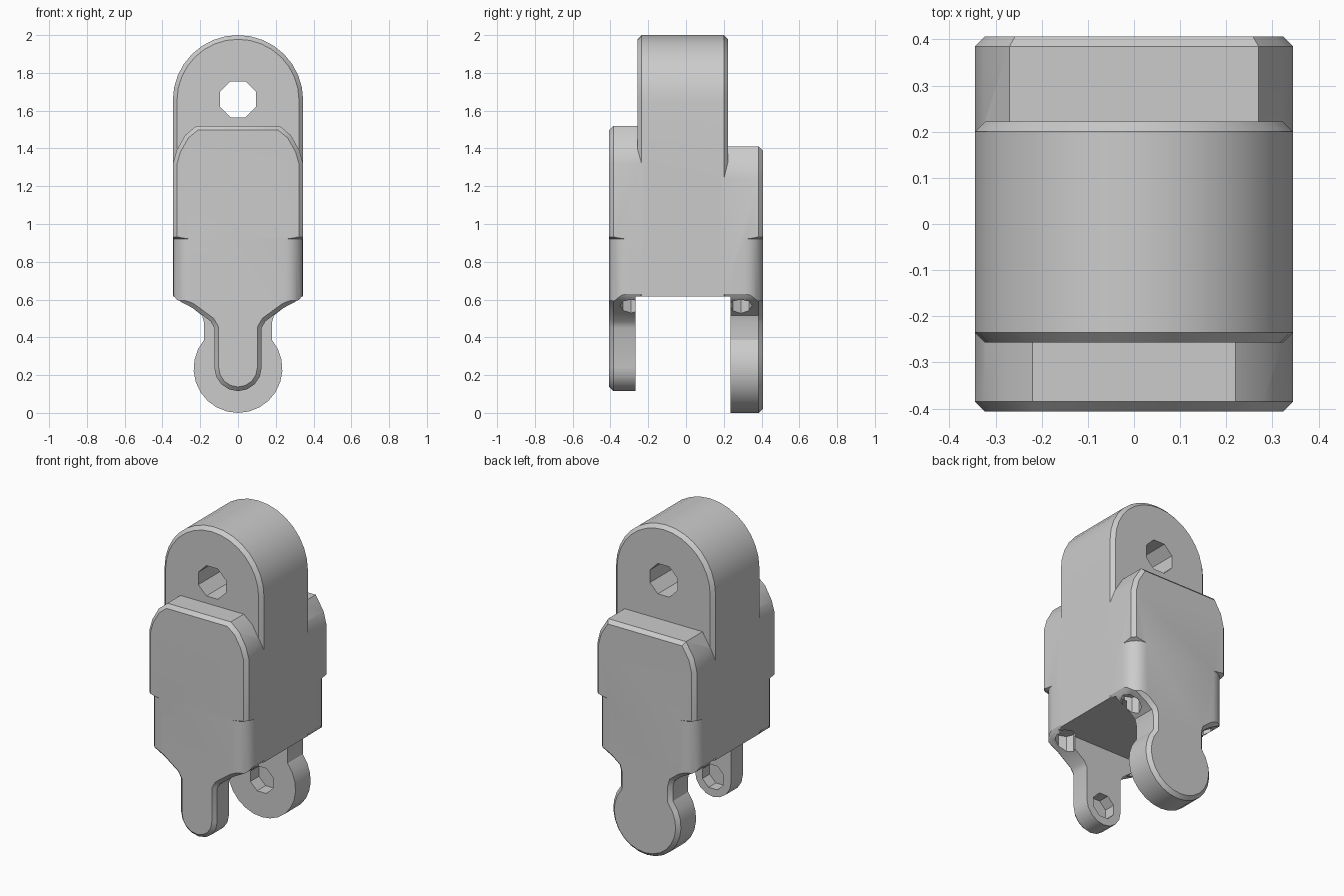
import bpy, bmesh
from math import sin, cos, pi, radians

if "Cube" in bpy.data.objects:
    bpy.data.objects.remove(bpy.data.objects["Cube"])

grey = bpy.data.materials.new("plain_grey")
grey.use_nodes = True
grey.diffuse_color = (0.6, 0.6, 0.6, 1)
grey.node_tree.nodes["Principled BSDF"].inputs["Base Color"].default_value = (0.6, 0.6, 0.6, 1)


def finish(bm, name):
    bmesh.ops.recalc_face_normals(bm, faces=bm.faces)
    mesh = bpy.data.meshes.new(name)
    bm.to_mesh(mesh)
    bm.free()
    mesh.materials.append(grey)
    obj = bpy.data.objects.new(name, mesh)
    bpy.context.collection.objects.link(obj)
    return obj


def arc(cx, cz, r, a0, a1, n):
    angles = [radians(a0 + (a1 - a0) * i / n) for i in range(n + 1)]
    return [(cx + r * cos(a), cz + r * sin(a)) for a in angles]


def mirrored(half):
    """Close a right-hand outline, given top to bottom, with its left half."""
    return half + [(-x, z) for x, z in reversed(half) if abs(x) > 1e-4]


def prism(name, outline, y0, y1, bevel_ends=(), width=0.022):
    """Extrude an xz outline along y and chamfer the rims at the given ends."""
    bm = bmesh.new()
    face = bm.faces.new([bm.verts.new((x, y0, z)) for x, z in outline])
    ext = bmesh.ops.extrude_face_region(bm, geom=[face])
    for v in ext["geom"]:
        if isinstance(v, bmesh.types.BMVert):
            v.co.y = y1
    bmesh.ops.recalc_face_normals(bm, faces=bm.faces)
    rims = [e for e in bm.edges
            if any(all(abs(v.co.y - y) < 1e-5 for v in e.verts) for y in bevel_ends)]
    if rims:
        bmesh.ops.bevel(bm, geom=rims, offset=width, segments=1, affect='EDGES')
    return finish(bm, name)


def combine(target, other, operation):
    mod = target.modifiers.new("combine", 'BOOLEAN')
    mod.operation = operation
    mod.solver = 'EXACT'
    mod.object = other
    bpy.ops.object.select_all(action='DESELECT')
    bpy.context.view_layer.objects.active = target
    target.select_set(True)
    bpy.ops.object.modifier_apply(modifier=mod.name)
    bpy.data.objects.remove(other)


W = 0.345   # half width of the body

# Central block with the rounded upper lug
lug = mirrored(arc(0, 2 - W, W, 90, 0, 8) + [(W, 0.56)])
body = prism("link_body", lug, -0.257, 0.222, (-0.257, 0.222))

# Front plate with the narrow tab
front = mirrored([(0.22, 1.52), (0.28, 1.47), (0.325, 1.39), (W, 1.32), (W, 0.63),
                  (0.325, 0.6), (0.24, 0.555), (0.145, 0.485), (0.125, 0.45)]
                 + arc(0, 0.24, 0.125, 0, -90, 4))
plate = prism("front_plate", front, -0.407, -0.21, (-0.407,))
combine(body, plate, 'UNION')

# Back plate with the round tab
back = mirrored([(0.27, 1.41), (0.325, 1.32), (W, 1.24), (W, 0.63), (0.325, 0.6),
                 (0.24, 0.555), (0.19, 0.515), (0.18, 0.48)]
                + arc(0, 0.235, 0.235, 40, -90, 9))
plate = prism("back_plate", back, 0.18, 0.407, (0.407,))
combine(body, plate, 'UNION')

# Gap between the two tabs
gap = prism("gap_cutter", [(-1, -0.5), (1, -0.5), (1, 0.615), (-1, 0.615)], -0.268, 0.235)
combine(body, gap, 'DIFFERENCE')

# Through hole in the lug and blind sockets inside the tabs
for name, z, r, y0, y1 in (("lug_hole", 1.66, 0.103, -1, 1),
                           ("front_socket", 0.24, 0.08, -0.34, -0.2),
                           ("back_socket", 0.235, 0.085, 0.2, 0.32)):
    hole = prism(name, arc(0, z, r, 22.5, 337.5, 7), y0, y1)
    combine(body, hole, 'DIFFERENCE')

# Rounded lower corners ending in a small ledge
bm = bmesh.new()
for sx in (-1, 1):
    for sy in (-1, 1):
        ring = [(0.37, 0.43, 0.955), (0.37, 0.31, 0.94)]
        ring += [(x, y, 0.92) for x, y in arc(0.25, 0.312, 0.095, 0, 90, 5)]
        ring += [(0.25, 0.43, 0.94)]
        top = [bm.verts.new((sx * x, sy * y, z)) for x, y, z in ring]
        low = [bm.verts.new((sx * x, sy * y, 0.3)) for x, y, z in ring]
        bm.faces.new(low)
        for i in range(len(ring)):
            j = (i + 1) % len(ring)
            bm.faces.new((top[i], top[j], low[j], low[i]))
            if 0 < i < len(ring) - 1:
                bm.faces.new((top[0], top[i], top[j]))
corners = finish(bm, "corner_cutter")
combine(body, corners, 'DIFFERENCE')

# Small scoops under the four lower corners
for sx in (-1, 1):
    for sy in (-1, 1):
        bpy.ops.mesh.primitive_cylinder_add(vertices=8, radius=0.06, depth=0.24,
                                            location=(sx * 0.265, sy * 0.29, 0.52))
        combine(body, bpy.context.object, 'DIFFERENCE')

# Smooth the curves and keep the chamfers crisp
bpy.ops.object.select_all(action='DESELECT')
bpy.context.view_layer.objects.active = body
body.select_set(True)
bpy.ops.object.shade_smooth_by_angle(angle=radians(30))
